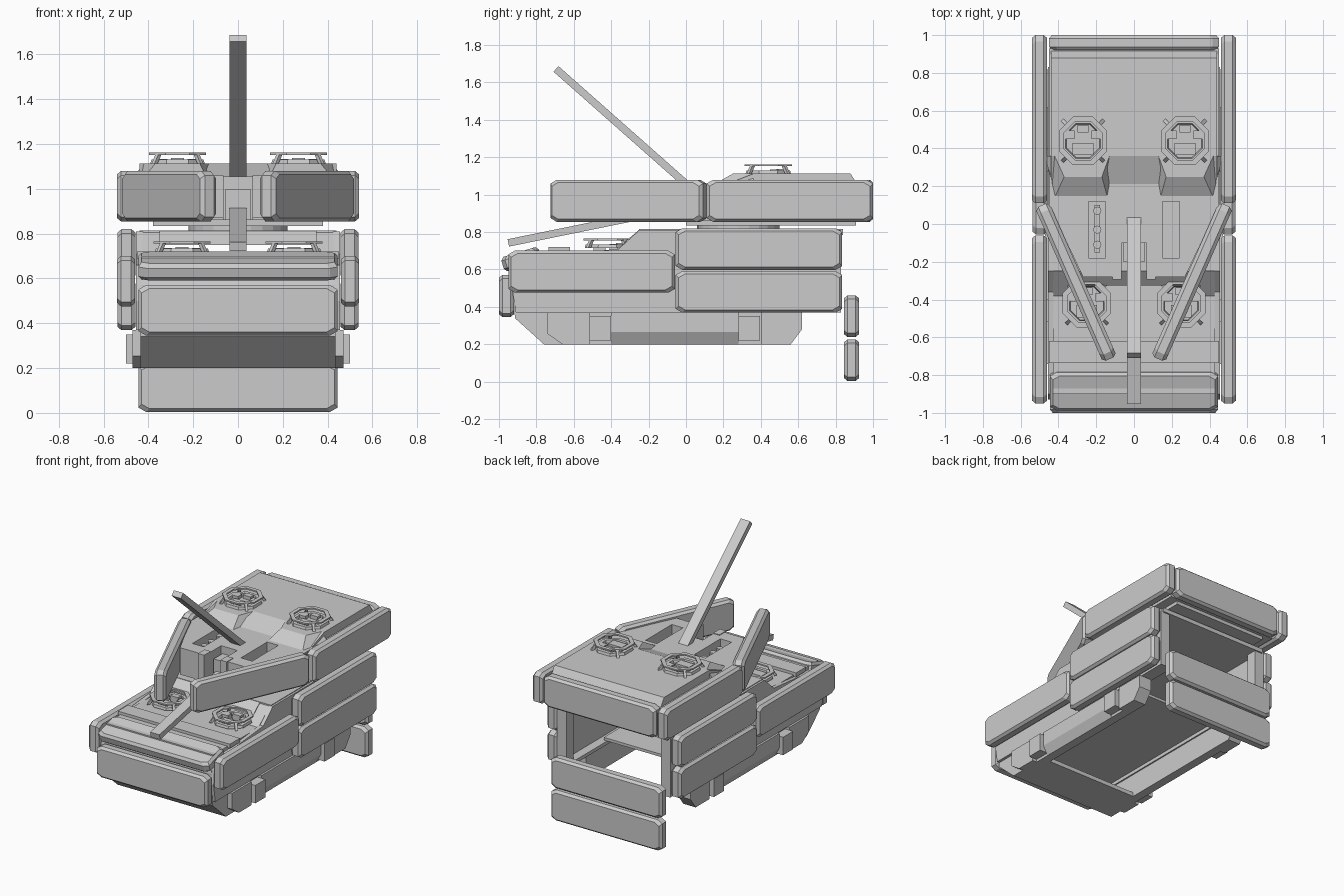
import bpy, bmesh, math
from mathutils import Vector, Matrix

if "Cube" in bpy.data.objects:
    bpy.data.objects.remove(bpy.data.objects["Cube"])

GREY = bpy.data.materials.new("light_grey")
GREY.diffuse_color = (0.6, 0.6, 0.6, 1)
GREY.use_nodes = True
GREY.node_tree.nodes["Principled BSDF"].inputs["Base Color"].default_value = GREY.diffuse_color


def finish(name, bm, loc=(0, 0, 0), rot=(0, 0, 0)):
    bmesh.ops.recalc_face_normals(bm, faces=bm.faces)
    me = bpy.data.meshes.new(name)
    bm.to_mesh(me)
    bm.free()
    me.materials.append(GREY)
    ob = bpy.data.objects.new(name, me)
    ob.location, ob.rotation_euler = loc, rot
    bpy.context.collection.objects.link(ob)
    return ob


def loft(name, rings, loc=(0, 0, 0), rot=(0, 0, 0), closed=False):
    """Skin a list of equal-length rings; cap the ends unless closed."""
    bm = bmesh.new()
    vs = [[bm.verts.new(p) for p in r] for r in rings]
    n = len(rings[0])
    pairs = list(zip(vs, vs[1:])) + ([(vs[-1], vs[0])] if closed else [])
    for a, b in pairs:
        for i in range(n):
            j = (i + 1) % n
            bm.faces.new((a[i], a[j], b[j], b[i]))
    if not closed:
        bm.faces.new(vs[0])
        bm.faces.new(vs[-1])
    return finish(name, bm, loc, rot)


def box(name, x0, x1, y0, y1, z0, z1):
    pts = [(x0, y0), (x1, y0), (x1, y1), (x0, y1)]
    return loft(name, [[(x, y, z) for x, y in pts] for z in (z0, z1)])


def prism_x(name, profile, x0, x1):
    """Side profile in (y, z) extruded across x."""
    return loft(name, [[(x, y, z) for y, z in profile] for x in (x0, x1)])


def slab(name, length, height, loc, rot=(0, 0, 0), thick=0.08):
    """Armour slab with clipped corners and chamfered faces."""
    def ring(t, inset):
        l, h, cx, cz = length / 2 - inset, height / 2 - inset, 0.035, 0.02
        pts = [(-l + cx, -h), (l - cx, -h), (l, -h + cz), (l, h - cz),
               (l - cx, h), (-l + cx, h), (-l, h - cz), (-l, -h + cz)]
        return [(x, t, z) for x, z in pts]
    t = thick / 2
    return loft(name, [ring(-t, .015), ring(-t + .018, 0), ring(t - .018, 0), ring(t, .015)], loc, rot)


def octagon(r, z, sy=1.0):
    return [(r * math.cos(math.radians(22.5 + 45 * i)) * 1.05,
             r * math.sin(math.radians(22.5 + 45 * i)) * 1.05 * sy, z) for i in range(8)]


def hatch(name, x, y, z):
    """Octagonal hatch: base rim, raised ring on slanted legs, fittings inside."""
    at = (x, y, z)
    loft(name + "_base_rim", [octagon(.125, 0), octagon(.12, .018), octagon(.095, .018), octagon(.09, 0)], at, closed=True)
    loft(name + "_top_ring", [octagon(.132, .04), octagon(.132, .05), octagon(.104, .05), octagon(.104, .04)], at, closed=True)
    for i in range(4):
        a = math.radians(45 + 90 * i)
        d, s = Vector((math.cos(a), math.sin(a), 0)), Vector((-math.sin(a), math.cos(a), 0)) * .009
        def foot(r, h):
            return [d * (r + e) + s * f + Vector((0, 0, h)) for e, f in ((-.01, -1), (.01, -1), (.01, 1), (-.01, 1))]
        loft(name + "_leg", [foot(.145, 0), foot(.118, .045)], at)
    box(name + "_seat", x - .055, x + .055, y - .075, y - .01, z - .02, z + .015)
    for k in (-1, 1):
        box(name + "_fitting", x + k * .07 - .025, x + k * .07 + .025, y + .01, y + .055, z - .02, z + .022)
    box(name + "_sight", x - .03, x + .03, y + .045, y + .085, z - .02, z + .026)


def bar(name, a, b, w, h):
    """Rectangular barrel in the x = 0 plane between two (y, z) points."""
    a, b = Vector((0, *a)), Vector((0, *b))
    d = (b - a).normalized()
    up = Vector((1, 0, 0)).cross(d) * h / 2
    side = Vector((w / 2, 0, 0))
    loft(name, [[p + side + up, p - side + up, p - side - up, p + side - up] for p in (a, b)])


def cut(target, cutter):
    cutter.hide_render = True
    cutter.display_type = 'WIRE'
    m = target.modifiers.new("cut", 'BOOLEAN')
    m.operation, m.object, m.solver = 'DIFFERENCE', cutter, 'EXACT'


R = math.radians(90)

# Side armour, mirrored
for s, side in ((-1, "left"), (1, "right")):
    slab(side + "_turret_rear_slab", .89, .225, (s * .5, .555, .967), (0, 0, R))
    slab(side + "_turret_cheek_slab", .89, .225, (s * .3075, -.3075, .967),
         (0, 0, s * math.atan2(.805, .355)))
    slab(side + "_upper_hull_slab", .89, .222, (s * .498, .39, .709), (0, 0, R))
    slab(side + "_lower_hull_slab", .89, .222, (s * .498, .39, .48), (0, 0, R))
    slab(side + "_front_hull_slab", .89, .225, (s * .5, -.505, .588), (0, 0, R))

# Front and rear armour
slab("nose_slab", .89, .225, (0, -.96, .458))
slab("glacis_slab", .89, .21, (0, -.88, .655), (math.radians(17) - R, 0, 0))
slab("turret_back_slab", .9, .225, (0, .96, .967))
slab("rear_door_upper_slab", .89, .222, (0, .885, .35))
slab("rear_door_lower_slab", .89, .222, (0, .885, .115))

# Hollow hull: walls, sponson floors, rear posts and lower tub
for s, side in ((-1, "left"), (1, "right")):
    wall = [(-.93, .5), (-.91, .37), (.83, .37), (.83, .81), (-.25, .81), (-.36, .71), (-.9, .66)]
    prism_x(side + "_hull_wall", wall, s * .425, s * .455)
    box(side + "_sponson_floor", min(s * .36, s * .43), max(s * .36, s * .43), -.9, .83, .37, .395)
    box(side + "_rear_post", min(s * .38, s * .43), max(s * .38, s * .43), .75, .83, .37, .81)
    tub = [(-.92, .48), (-.915, .34), (-.76, .2), (.56, .2), (.62, .28), (.62, .38), (-.7, .4)]
    prism_x(side + "_tub_wall", tub, s * .37, s * .435)
    # Running gear boxes along the lower side
    prism_x(side + "_front_skid", [(-.74, .37), (-.74, .255), (-.66, .2), (-.515, .2), (-.515, .37)], s * .43, s * .47)
    prism_x(side + "_rear_skid", [(.4, .37), (.4, .2), (.56, .2), (.62, .28), (.62, .37)], s * .43, s * .47)
    for y0, y1 in ((-.515, -.4), (.28, .395)):
        box(side + "_axle_block", min(s * .42, s * .5), max(s * .42, s * .5), y0, y1, .22, .35)
    sec = [(.42, .2), (.435, .2), (.47, .265), (.47, .37), (.42, .37)]
    loft(side + "_middle_skid", [[(s * x, y, z) for x, z in sec] for y in (-.4, .28)])
    # Corner of the sloped front of the casemate
    prism_x(side + "_slope_corner", [(-.38, .7), (-.25, .805), (-.2, .805), (-.2, .7)], s * .34, s * .43)

prism_x("hull_nose", [(-.92, .57), (-.915, .34), (-.76, .2), (-.7, .2), (-.84, .36), (-.84, .66), (-.9, .66)], -.43, .43)
box("tub_front_plate", -.38, .38, -.76, -.45, .2, .23)
box("inner_floor", -.38, .38, -.84, .4, .40, .42)
box("front_deck", -.43, .43, -.9, -.3, .675, .70)
box("deck_step", -.45, .45, -.735, -.62, .69, .72)
prism_x("casemate_slope", [(-.325, .75), (-.25, .812), (-.2, .812), (-.2, .785), (-.25, .785), (-.3, .75)], -.35, .35)
box("hull_roof", -.44, .44, -.25, .84, .785, .815)
for x in (-.25, .25):
    hatch("driver_hatch", x, -.42, .715)

# Turret ring and body
loft("turret_ring", [[(.22 * math.cos(a), .28 + .22 * math.sin(a), z) for a in
                      [math.radians(15 * i) for i in range(24)]] for z in (.81, .842)])
box("turret_base", -.38, .38, 0, .91, .835, .865)
plan = [(-.45, .93), (-.45, .1), (-.27, -.28), (.27, -.28), (.45, .1), (.45, .93)]
body = loft("turret_body", [[(x, y, z) for x, y in plan] for z in (.86, 1.055)])
for x in (-.195, .195):
    cut(body, box("stowage_slot_cutter", x - .045, x + .045, -.18, .12, .98, 1.1))
cut(body, box("gun_slot_cutter", -.065, .065, -.35, -.1, .8, 1.2))
for y in (-.11, -.03, .07):
    loft("stowed_canister", [[(-.195 + .022 * math.cos(math.radians(45 * i)),
                               y + .022 * math.sin(math.radians(45 * i)), z) for i in range(8)]
                             for z in (.97, 1.03)])
box("stowed_tube", -.21, -.18, -.15, .1, .97, 1.0)

# Raised rear roof, set back in the middle
prism_x("turret_roof", [(.2, 1.05), (.36, 1.112), (.88, 1.112), (.92, 1.05)], -.44, .44)
for s in (-1, 1):
    rings = []
    for z, y, a, b in ((1.05, .14, .14, .42), (1.112, .25, .17, .37)):
        rings.append([(s * (a - .04), .36, z), (s * a, y, z), (s * b, y, z), (s * (b + .05), .36, z)])
    loft("roof_hatch_bulge", rings)
    hatch("roof_hatch", s * .27, .44, 1.112)

# Guns and mount
box("gun_mount", -.055, .055, -.2, -.09, .86, 1.0)
for s in (-1, 1):
    box("mount_cheek", s * .09 - .025, s * .09 + .025, -.295, -.22, .87, 1.06)
bar("raised_barrel", (.02, 1.04), (-.695, 1.672), .074, .04)
bar("lowered_barrel", (-.15, .905), (-.95, .742), .074, .04)
